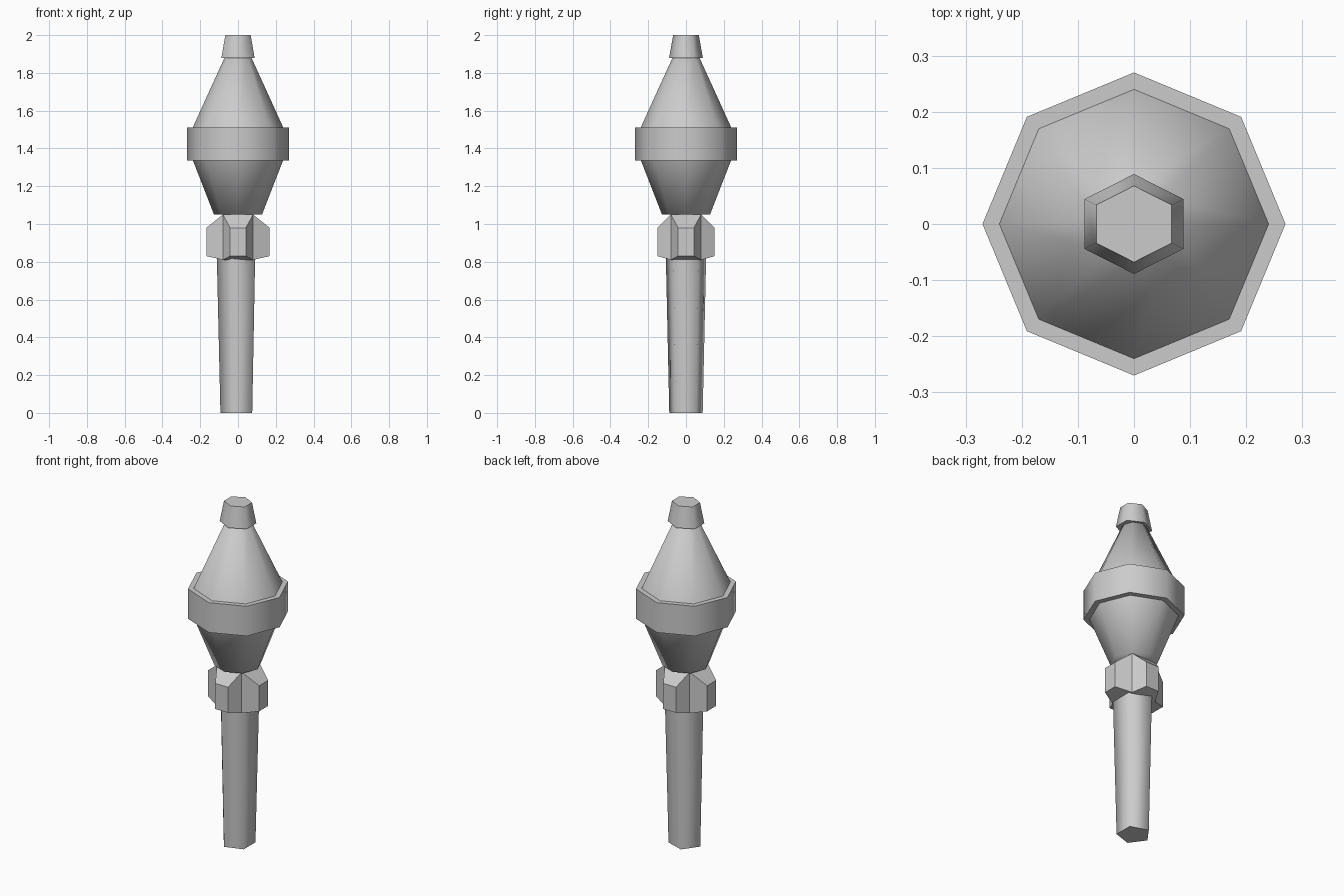
import bpy
import bmesh
from math import cos, sin, pi, radians

cube = bpy.data.objects.get("Cube")
if cube:
    bpy.data.objects.remove(cube, do_unlink=True)

GREY = (0.6, 0.6, 0.6, 1.0)
mat = bpy.data.materials.new("plain_grey")
mat.use_nodes = True
mat.diffuse_color = GREY
mat.node_tree.nodes["Principled BSDF"].inputs["Base Color"].default_value = GREY


def finish(name, bm, smooth_angle=None):
    bmesh.ops.recalc_face_normals(bm, faces=bm.faces[:])
    mesh = bpy.data.meshes.new(name)
    bm.to_mesh(mesh)
    bm.free()
    mesh.materials.append(mat)
    obj = bpy.data.objects.new(name, mesh)
    bpy.context.collection.objects.link(obj)
    if smooth_angle:
        bpy.ops.object.select_all(action="DESELECT")
        obj.select_set(True)
        bpy.context.view_layer.objects.active = obj
        bpy.ops.object.shade_smooth_by_angle(angle=radians(smooth_angle))
    return obj


def frustum(name, sides, low, high, turn=0.0, stretch=1.0):
    """Closed tapered prism; low and high are (radius, height)."""
    bm = bmesh.new()
    rings = []
    for radius, z in (low, high):
        angles = [turn + 2 * pi * i / sides for i in range(sides)]
        rings.append([bm.verts.new((stretch * radius * cos(a), radius * sin(a), z))
                      for a in angles])
    for i in range(sides):
        j = (i + 1) % sides
        bm.faces.new((rings[0][i], rings[0][j], rings[1][j], rings[1][i]))
    for ring in rings:
        bm.faces.new(ring)
    return finish(name, bm, 75)


# Five-sided tapering grip, with one corner to the right
frustum("handle", 5, (0.093, 0), (0.112, 0.82), turn=pi)

# Square collar whose four sides are drawn out into tapered lugs
bm = bmesh.new()
HALF, LOW, HIGH = 0.08, 0.81, 1.05
bmesh.ops.create_cube(bm, size=1)
for v in bm.verts:
    v.co.x *= 2 * HALF
    v.co.y *= 2 * HALF
    v.co.z = HIGH if v.co.z > 0 else LOW
bm.normal_update()
sides = [f for f in bm.faces if abs(f.normal.z) < 0.5]
for face in sides:
    out = face.normal.copy()
    end = bmesh.ops.extrude_discrete_faces(bm, faces=[face])["faces"][0]
    reach = 0.167 if abs(out.x) > 0.5 else 0.152
    for v in end.verts:
        v.co.z = 0.98 if v.co.z > 0.9 else 0.83
        if abs(out.x) > 0.5:
            v.co.x, v.co.y = out.x * reach, v.co.y * 0.52
        else:
            v.co.x, v.co.y = v.co.x * 0.52, out.y * reach
finish("lugged_collar", bm)

# Eight-sided head: lower cone, band, upper cone
frustum("lower_cone", 8, (0.127, 1.05), (0.24, 1.34))
frustum("head_band", 8, (0.27, 1.335), (0.27, 1.51))
frustum("upper_cone", 8, (0.24, 1.51), (0.067, 1.89))

# Six-sided cap, slightly widened sideways
frustum("tip_cap", 6, (0.089, 1.88), (0.068, 2.0), turn=pi / 2, stretch=1.14)
